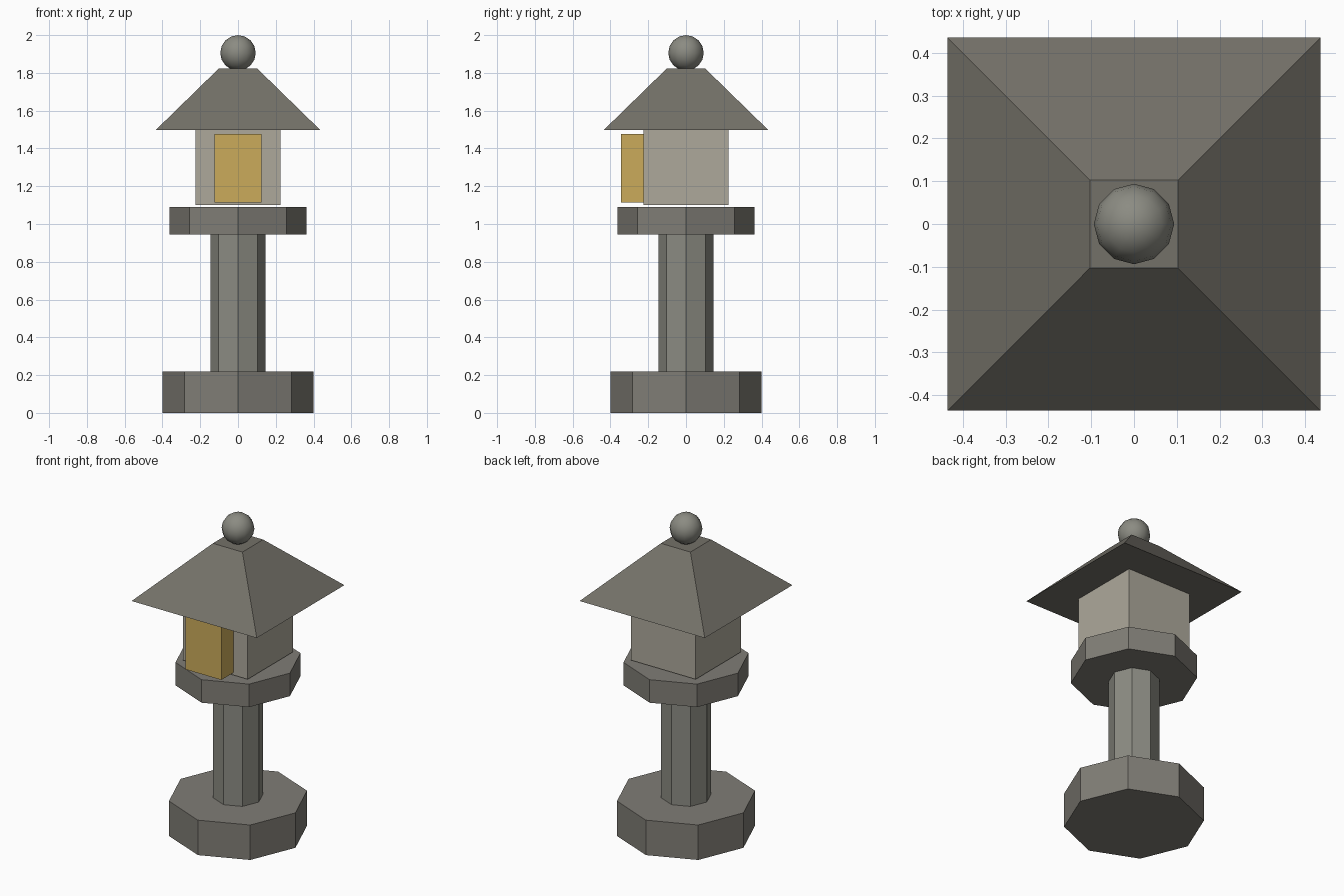
import bpy
from math import pi, sqrt

if "Cube" in bpy.data.objects:
    bpy.data.objects.remove(bpy.data.objects["Cube"])


def material(name, rgb):
    m = bpy.data.materials.new(name)
    m.diffuse_color = (*rgb, 1)
    m.use_nodes = True
    m.node_tree.nodes["Principled BSDF"].inputs["Base Color"].default_value = m.diffuse_color
    return m


stone = material("stone", (0.215, 0.205, 0.18))
post_stone = material("post_stone", (0.26, 0.26, 0.225))
roof_stone = material("roof_stone", (0.175, 0.165, 0.14))
pale_stone = material("pale_stone", (0.42, 0.395, 0.33))
glow = material("glow", (0.60, 0.41, 0.105))


def finish(name, mat):
    ob = bpy.context.object
    ob.name = name
    ob.data.materials.append(mat)
    return ob


def octagon(name, r, z0, z1, mat):
    bpy.ops.mesh.primitive_cylinder_add(vertices=8, radius=r, depth=z1 - z0,
                                        location=(0, 0, (z0 + z1) / 2))
    return finish(name, mat)


def box(name, lo, hi, mat):
    bpy.ops.mesh.primitive_cube_add(size=1, location=[(a + b) / 2 for a, b in zip(lo, hi)])
    bpy.context.object.scale = [b - a for a, b in zip(lo, hi)]
    bpy.ops.object.transform_apply(location=False, rotation=False, scale=True)
    return finish(name, mat)


# Octagonal base, post and platform
octagon("base", 0.40, 0, 0.22, stone)
octagon("post", 0.145, 0.22, 0.945, post_stone)
octagon("platform", 0.362, 0.945, 1.09, stone)

# Light chamber with its projecting front window
box("light_chamber", (-0.225, -0.225, 1.10), (0.225, 0.225, 1.497), pale_stone)
box("window", (-0.125, -0.345, 1.115), (0.125, -0.225, 1.477), glow)

# Square hipped roof, cut off flat at the top
bpy.ops.mesh.primitive_cone_add(vertices=4, radius1=0.436 * sqrt(2), radius2=0.103 * sqrt(2),
                                depth=0.325, location=(0, 0, 1.6595), rotation=(0, 0, pi / 4))
finish("roof", roof_stone)

# Ball finial
bpy.ops.mesh.primitive_uv_sphere_add(segments=12, ring_count=8, radius=0.094,
                                     location=(0, 0, 1.906))
finish("finial", post_stone)
bpy.ops.object.shade_smooth()
